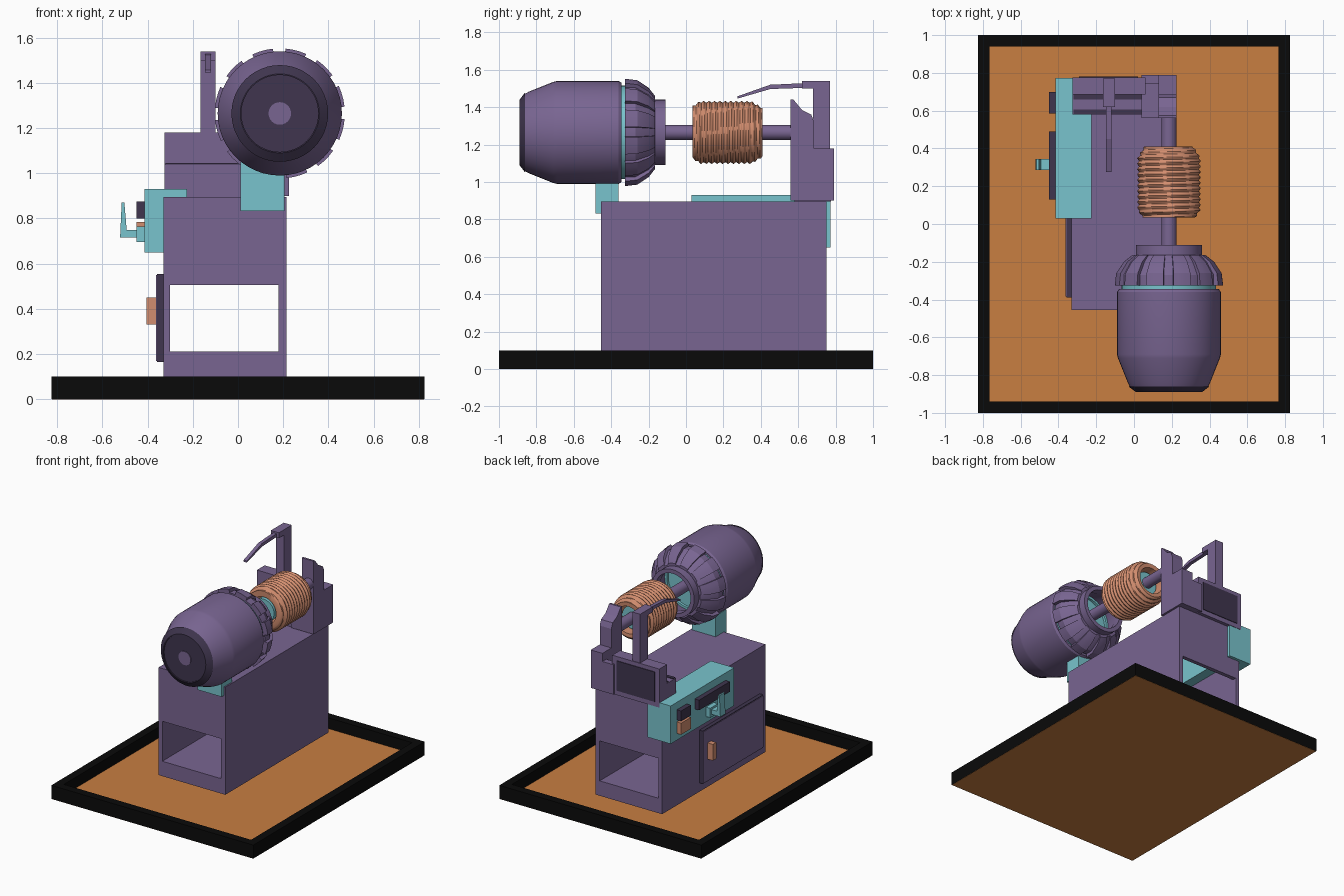
import bpy, bmesh
from math import sin, cos, pi, radians

cube = bpy.data.objects.get("Cube")
if cube:
    bpy.data.objects.remove(cube)


def material(name, r, g, b):
    m = bpy.data.materials.new(name)
    m.use_nodes = True
    m.diffuse_color = (r, g, b, 1)
    m.node_tree.nodes["Principled BSDF"].inputs["Base Color"].default_value = (r, g, b, 1)
    return m


PURPLE = material("purple", .19, .13, .285)
DARK = material("dark purple", .05, .036, .077)
TEAL = material("teal", .19, .55, .61)
SALMON = material("salmon", .65, .27, .16)
ORANGE = material("orange", .58, .21, .053)
BLACK = material("black", .003, .003, .003)
AX, AZ = .185, 1.265      # spindle axis


def finish(bm, name, *mats, smooth=None):
    bmesh.ops.recalc_face_normals(bm, faces=bm.faces)
    me = bpy.data.meshes.new(name)
    bm.to_mesh(me)
    bm.free()
    for m in mats:
        me.materials.append(m)
    if smooth:
        me.shade_smooth()
        me.set_sharp_from_angle(angle=radians(smooth))
    ob = bpy.data.objects.new(name, me)
    bpy.context.collection.objects.link(ob)
    return ob


def add_box(bm, x, y, z):
    vs = bmesh.ops.create_cube(bm, size=1)["verts"]
    for v in vs:
        v.co = [lo + (c + .5) * (hi - lo) for c, (lo, hi) in zip(v.co, (x, y, z))]


def boxes(name, mat, *dims):
    bm = bmesh.new()
    for d in dims:
        add_box(bm, *d)
    return finish(bm, name, mat)


def prism(name, mat, pts, x0, x1):
    """Extrude a (y, z) outline along x."""
    bm = bmesh.new()
    f = bm.faces.new([bm.verts.new((x0, y, z)) for y, z in pts])
    ext = bmesh.ops.extrude_face_region(bm, geom=[f])["geom"]
    for v in ext:
        if isinstance(v, bmesh.types.BMVert):
            v.co.x = x1
    return finish(bm, name, mat)


def lathe(name, mat, pts, n=48, smooth=30, closed=False):
    """Turn a (y, radius) profile round the spindle axis."""
    bm = bmesh.new()
    rings = [[bm.verts.new((AX + r * cos(2 * pi * i / n), y, AZ + r * sin(2 * pi * i / n)))
              for i in range(n)] for y, r in pts]
    pairs = list(zip(rings, rings[1:]))
    if closed:
        pairs.append((rings[-1], rings[0]))
    for a, b in pairs:
        for i in range(n):
            j = (i + 1) % n
            bm.faces.new((a[i], a[j], b[j], b[i]))
    if not closed:
        bm.faces.new(rings[0])
        bm.faces.new(rings[-1])
    return finish(bm, name, mat, smooth=smooth)


# Tray: black rim, orange floor, inner walls and underside
bm = bmesh.new()
add_box(bm, (-.825, .825), (-1, 1), (0, .1))
bm.faces.ensure_lookup_table()
top = max(bm.faces, key=lambda f: f.calc_center_median().z)
bmesh.ops.inset_region(bm, faces=[top], thickness=.085)
walls = bmesh.ops.extrude_face_region(bm, geom=[top])["geom"]
for v in walls:
    if isinstance(v, bmesh.types.BMVert):
        v.co.z = .02
bmesh.ops.delete(bm, geom=[f for f in bm.faces if f == top], context="FACES_ONLY")
for f in bm.faces:
    c = f.calc_center_median()
    inner = abs(c.x) < .745 and abs(c.y) < .92 and c.z < .09
    f.material_index = int(inner)
finish(bm, "tray", BLACK, ORANGE)

# Hollow cabinet, open at both ends
WX, WY = (-.33, .215), (-.455, .75)
IX = (-.30, .18)
boxes("cabinet", PURPLE,
      (WX, WY, (.1, .21)), (WX, WY, (.865, .895)),
      ((WX[0], IX[0]), WY, (.21, .865)), ((IX[1], WX[1]), WY, (.21, .865)),
      (IX, (-.455, -.425), (.505, .865)), (IX, (.72, .75), (.505, .865)))

# Side door with handle
boxes("door", DARK, ((-.358, -.33), (-.39, .315), (.165, .555)))
boxes("door_face", PURPLE, ((-.362, -.358), (-.385, .31), (.17, .55)))
boxes("door_handle", SALMON, ((-.405, -.36), (.225, .265), (.33, .45)))

# Control box with buttons and lever
boxes("control_box", TEAL, ((-.415, -.225), (.03, .772), (.65, .93)))
boxes("dark_buttons", DARK, ((-.45, -.415), (.13, .49), (.8, .875)),
      ((-.45, -.415), (.585, .7), (.8, .875)))
boxes("stop_button", SALMON, ((-.45, -.415), (.585, .7), (.7, .785)))
boxes("lever_base", TEAL, ((-.45, -.415), (.27, .36), (.695, .765)),
      ((-.52, -.45), (.285, .345), (.715, .75)))
bm = bmesh.new()
add_box(bm, (-.522, -.49), (.285, .345), (.715, .87))
for v in bm.verts:
    if v.co.z > .8:
        v.co.x = -.515 if v.co.x < -.5 else -.503
finish(bm, "lever", TEAL)

# Rear head: front step, back slab and dark details
boxes("head_block", PURPLE, ((-.325, .06), (.58, .775), (.895, 1.04)),
      ((-.325, .06), (.685, .775), (1.04, 1.18)))
boxes("step_strips", DARK, ((-.32, .06), (.583, .607), (1.04, 1.046)),
      ((-.32, .06), (.66, .685), (1.04, 1.046)))
boxes("back_panel", DARK, ((-.29, .02), (.775, .78), (.93, 1.15)))

# Spindle support
boxes("support_base", PURPLE, ((.04, .225), (.56, .79), (.9, 1.06)),
      ((.04, .13), (.745, .79), (1.06, 1.12)))
prism("support_post", PURPLE,
      [(.56, .9), (.79, .9), (.79, 1.18), (.685, 1.18), (.685, 1.32),
       (.67, 1.36), (.62, 1.385), (.575, 1.44), (.56, 1.44)], .13, .225)

# Tall post with bent arm
prism("tall_post", PURPLE,
      [(.68, 1.18), (.77, 1.18), (.77, 1.54), (.62, 1.54), (.62, 1.5), (.68, 1.5)], -.165, -.1)
prism("bent_arm", PURPLE,
      [(.62, 1.528), (.45, 1.52), (.275, 1.458), (.275, 1.446), (.45, 1.497), (.62, 1.503)],
      -.147, -.12)

# Barrel with dark end cap and hub
lathe("barrel", PURPLE, [(-.865, .205), (-.84, .218), (-.71, .27), (-.69, .275),
                         (-.36, .275), (-.345, .265)])
lathe("end_cap", DARK, [(-.86, .214), (-.89, .175), (-.89, .17), (-.883, .17)])
lathe("hub", PURPLE, [(-.88, .05), (-.888, .05)], 24)
lathe("barrel_ring", TEAL, [(-.35, .25), (-.31, .25)])
boxes("barrel_bracket", TEAL, ((.01, .205), (-.485, -.36), (.832, 1.05)))

# Open collar with raised fins and flange
lathe("collar", PURPLE, [(-.325, .262), (-.27, .262), (-.2, .22), (-.165, .185), (-.165, .175),
                         (-.11, .175), (-.11, .145), (-.17, .145), (-.31, .2), (-.325, .2)],
      closed=True)
lathe("inner_ring", TEAL, [(-.308, .2), (-.29, .2), (-.29, .175), (-.308, .175)], closed=True)
FIN = [(-.325, .288), (-.26, .28), (-.2, .24), (-.165, .195)]
bm = bmesh.new()
COUNT, STEPS = 12, 3
for k in range(COUNT):
    a0 = 2 * pi * (k + .2) / COUNT
    grid = []
    for y, r in FIN + [(y, r - .04) for y, r in reversed(FIN)]:
        grid.append([bm.verts.new((AX + r * cos(a), y, AZ + r * sin(a)))
                     for a in (a0 + radians(19) * s / STEPS for s in range(STEPS + 1))])
    for a, b in zip(grid, grid[1:] + grid[:1]):
        for s in range(STEPS):
            bm.faces.new((a[s], a[s + 1], b[s + 1], b[s]))
    bm.faces.new([row[0] for row in grid])
    bm.faces.new([row[-1] for row in grid])
finish(bm, "collar_fins", PURPLE, smooth=25)

# Spindle and spool
lathe("spindle", PURPLE, [(-.32, .04), (.57, .04)], 24)
lathe("spool", TEAL, [(.035, .085), (.36, .085)], 32)

# Wound coil: a hollow barrel with a screw-shaped ridge
N, ROWS, PITCH = 48, 104, .029
Y0, Y1 = .035, .41
bm = bmesh.new()
rings = []
for k in range(ROWS + 1):
    y = Y0 + (Y1 - Y0) * k / ROWS
    env = .158 - .025 * max(0, 1 - (y - Y0) / .04) - .035 * max(0, 1 - (Y1 - y) / .06)
    ring = []
    for i in range(N):
        a = 2 * pi * i / N
        saw = (y / PITCH + i / N) % 1
        r = env + .011 * (1 - abs(2 * saw - 1))
        ring.append(bm.verts.new((AX + r * cos(a), y, AZ + r * sin(a))))
    rings.append(ring)
for y in (Y1 - .002, Y0 + .002):
    rings.append([bm.verts.new((AX + .1 * cos(2 * pi * i / N), y, AZ + .1 * sin(2 * pi * i / N)))
                  for i in range(N)])
for a, b in zip(rings, rings[1:] + rings[:1]):
    for i in range(N):
        j = (i + 1) % N
        bm.faces.new((a[i], a[j], b[j], b[i]))
finish(bm, "coil", SALMON, smooth=40)

# Underside plate of the tray
boxes("tray_bottom", ORANGE, ((-.824, .824), (-.999, .999), (-.001, .004)))
